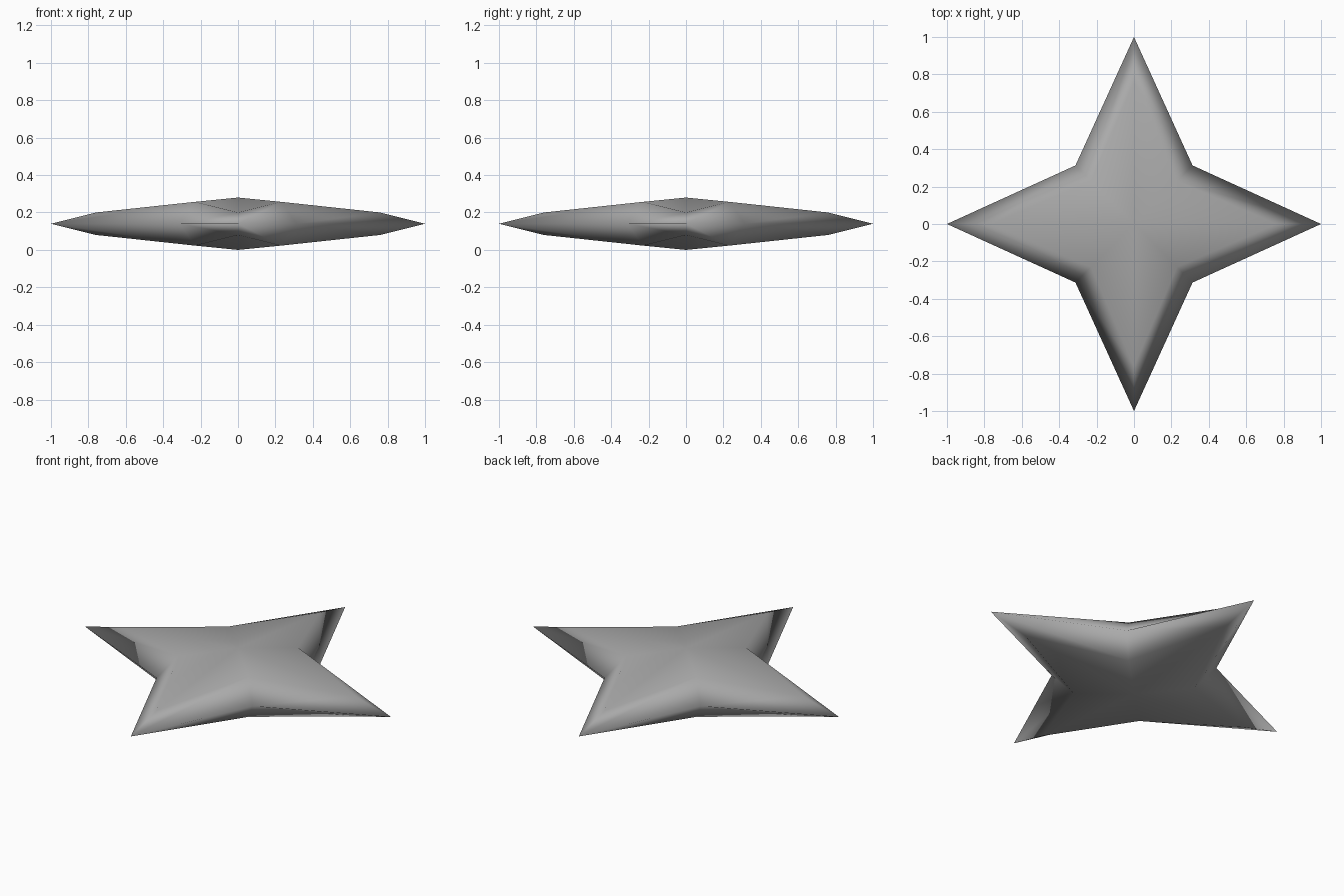
import bpy, bmesh, math

cube = bpy.data.objects.get("Cube")
if cube:
    bpy.data.objects.remove(cube, do_unlink=True)

MID = 0.14  # height of the sharp outer rim

# Plain grey metal
grey = bpy.data.materials.new("grey metal")
grey.use_nodes = True
grey.diffuse_color = (0.4, 0.4, 0.4, 1)
grey.node_tree.nodes["Principled BSDF"].inputs["Base Color"].default_value = (0.4, 0.4, 0.4, 1)


def star_ring(bm, tip, valley, tip_z, valley_z):
    """Eight vertices alternating between point tips and valleys."""
    ring = []
    for i in range(8):
        a = i * math.pi / 4
        r, z = (tip, tip_z) if i % 2 == 0 else (valley * math.sqrt(2), valley_z)
        ring.append(bm.verts.new((r * math.cos(a), r * math.sin(a), z)))
    return ring


bm = bmesh.new()
rim = star_ring(bm, 1.0, 0.313, MID, MID)

# Upper and lower halves: bevelled edge, then a shallow pyramid to the centre
for side in (1, -1):
    inner = star_ring(bm, 0.76, 0.23, MID + side * 0.06, MID + side * 0.117)
    centre = bm.verts.new((0, 0, MID + side * 0.14))
    for i in range(8):
        j = (i + 1) % 8
        bm.faces.new((rim[i], rim[j], inner[j], inner[i]))
        bm.faces.new((inner[i], inner[j], centre))
bmesh.ops.recalc_face_normals(bm, faces=bm.faces)
for f in bm.faces:
    f.smooth = True

mesh = bpy.data.meshes.new("star_blade")
bm.to_mesh(mesh)
bm.free()
mesh.materials.append(grey)
star = bpy.data.objects.new("star_blade", mesh)
bpy.context.collection.objects.link(star)

# Keep the broad faces even and let the bevels carry the soft shading
weighted = star.modifiers.new("even_faces", 'WEIGHTED_NORMAL')
weighted.mode = 'FACE_AREA'
weighted.weight = 80
